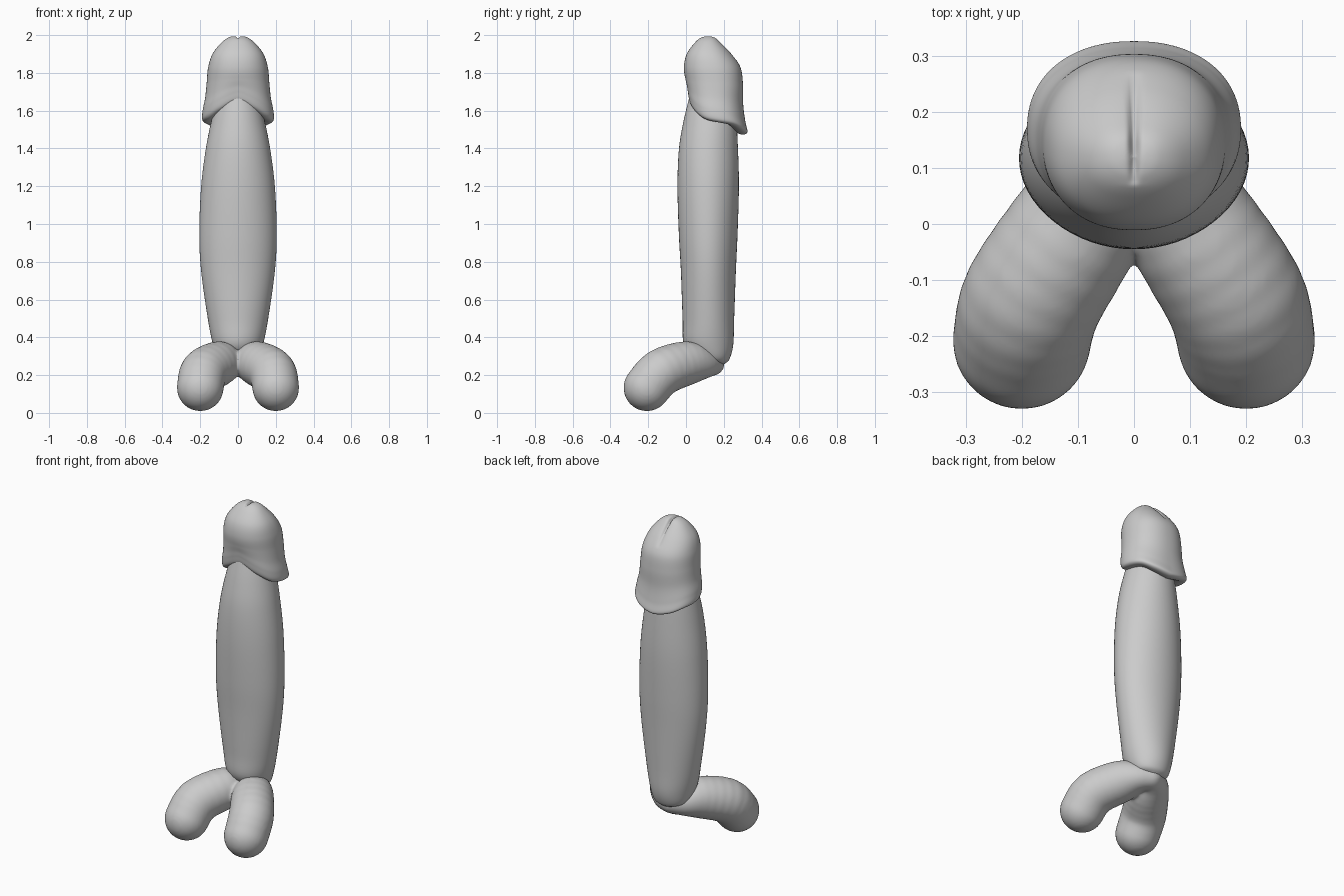
import bpy, math

if "Cube" in bpy.data.objects:
    bpy.data.objects.remove(bpy.data.objects["Cube"])


def spline(keys, t):
    """Catmull-Rom through rows of values, t from 0 to 1."""
    n = len(keys) - 1
    i = min(int(t * n), n - 1)
    u = t * n - i
    p = [keys[min(max(i + k, 0), n)] for k in (-1, 0, 1, 2)]
    return [0.5 * (2 * b + (c - a) * u + (2 * a - 5 * b + 4 * c - d) * u * u
                   + (3 * b - a - 3 * c + d) * u ** 3) for a, b, c, d in zip(*p)]


def loft(name, keys, rows, cols, power=2.0, shape=None):
    """Stack oval rings of (z, half width, front y, back y), capped at both ends."""
    verts, faces = [], []
    for r in range(rows + 1):
        z, hx, y0, y1 = spline(keys, r / rows)
        for c in range(cols):
            a = 2 * math.pi * c / cols          # 0 is the front
            s, k = math.sin(a), -math.cos(a)
            x = hx * math.copysign(abs(s) ** (2 / power), s)
            y = (y0 + y1) / 2 + (y1 - y0) / 2 * math.copysign(abs(k) ** (2 / power), k)
            verts.append(shape(x, y, z, a) if shape else (x, y, z))
    for r in range(rows):
        for c in range(cols):
            d = (c + 1) % cols
            faces.append((r * cols + c, r * cols + d, (r + 1) * cols + d, (r + 1) * cols + c))
    faces.append(tuple(reversed(range(cols))))
    faces.append(tuple(rows * cols + c for c in range(cols)))
    me = bpy.data.meshes.new(name)
    me.from_pydata(verts, [], faces)
    me.shade_smooth()
    ob = bpy.data.objects.new(name, me)
    bpy.context.collection.objects.link(ob)
    return ob


# Shaft: gently swollen oval column
loft("shaft", [
    (0.26, 0.05, 0.12, 0.205), (0.285, 0.10, 0.06, 0.23), (0.36, 0.132, -0.01, 0.25),
    (0.50, 0.16, -0.018, 0.255), (0.75, 0.195, -0.027, 0.264), (0.95, 0.205, -0.038, 0.273),
    (1.20, 0.195, -0.045, 0.28), (1.40, 0.17, -0.037, 0.275), (1.55, 0.14, -0.012, 0.265),
    (1.68, 0.105, 0.02, 0.24)], 60, 64)

# Cap: flared lower rim, raised at the front, drooping at the back, slot on top
RIM = [(0.09,), (0.045,), (0.0,), (-0.02,), (-0.035,), (-0.065,), (-0.085,)]


def cap_shape(x, y, z, a):
    ang = abs(math.pi - abs(a - math.pi)) / math.pi
    w = min(max((1.82 - z) / 0.25, 0), 1)
    z2 = z + spline(RIM, ang)[0] * w * w * (3 - 2 * w)
    if z > 1.84 and 0.07 < y < 0.27:
        win = math.sin(math.pi * (y - 0.07) / 0.20) ** 0.7
        z2 -= win * (0.018 * math.exp(-(x / 0.008) ** 2) + 0.006 * math.exp(-(x / 0.03) ** 2))
    return x, y, z2


loft("cap", [
    (1.59, 0.09, 0.07, 0.22), (1.56, 0.155, 0.04, 0.29), (1.57, 0.188, 0.018, 0.325),
    (1.62, 0.187, 0.01, 0.314), (1.68, 0.174, 0.005, 0.303), (1.75, 0.166, -0.003, 0.302),
    (1.83, 0.158, -0.011, 0.288), (1.90, 0.135, 0.004, 0.243), (1.96, 0.088, 0.047, 0.188),
    (1.99, 0.045, 0.083, 0.155), (2.0, 0.001, 0.119, 0.121)], 90, 128, 2.2, cap_shape)

# Base lobes: mirrored chains of balls fused into one smooth skin (x, y, z, radius)
CHAIN = [(0.20, -0.207, 0.133, 0.124), (0.18, -0.13, 0.215, 0.126),
         (0.10, 0.0, 0.262, 0.117), (0.06, 0.09, 0.262, 0.082), (0.0, 0.14, 0.262, 0.065)]
balls = []
for side in (-1, 1):
    for i in range(17):
        x, y, z, r = spline(CHAIN, i / 16)
        bpy.ops.mesh.primitive_uv_sphere_add(segments=32, ring_count=20, radius=r,
                                             location=(side * x, y, z))
        balls.append(bpy.context.object)
bpy.ops.object.select_all(action='DESELECT')
for b in balls:
    b.select_set(True)
bpy.context.view_layer.objects.active = balls[0]
bpy.ops.object.join()
lobes = bpy.context.object
lobes.name = "base_lobes"
bpy.ops.object.transform_apply(location=True, rotation=True, scale=True)
rm = lobes.modifiers.new("fuse", 'REMESH')
rm.mode = 'VOXEL'
rm.voxel_size = 0.009
rm.use_smooth_shade = True
sm = lobes.modifiers.new("soften", 'SMOOTH')
sm.factor = 0.5
sm.iterations = 14
